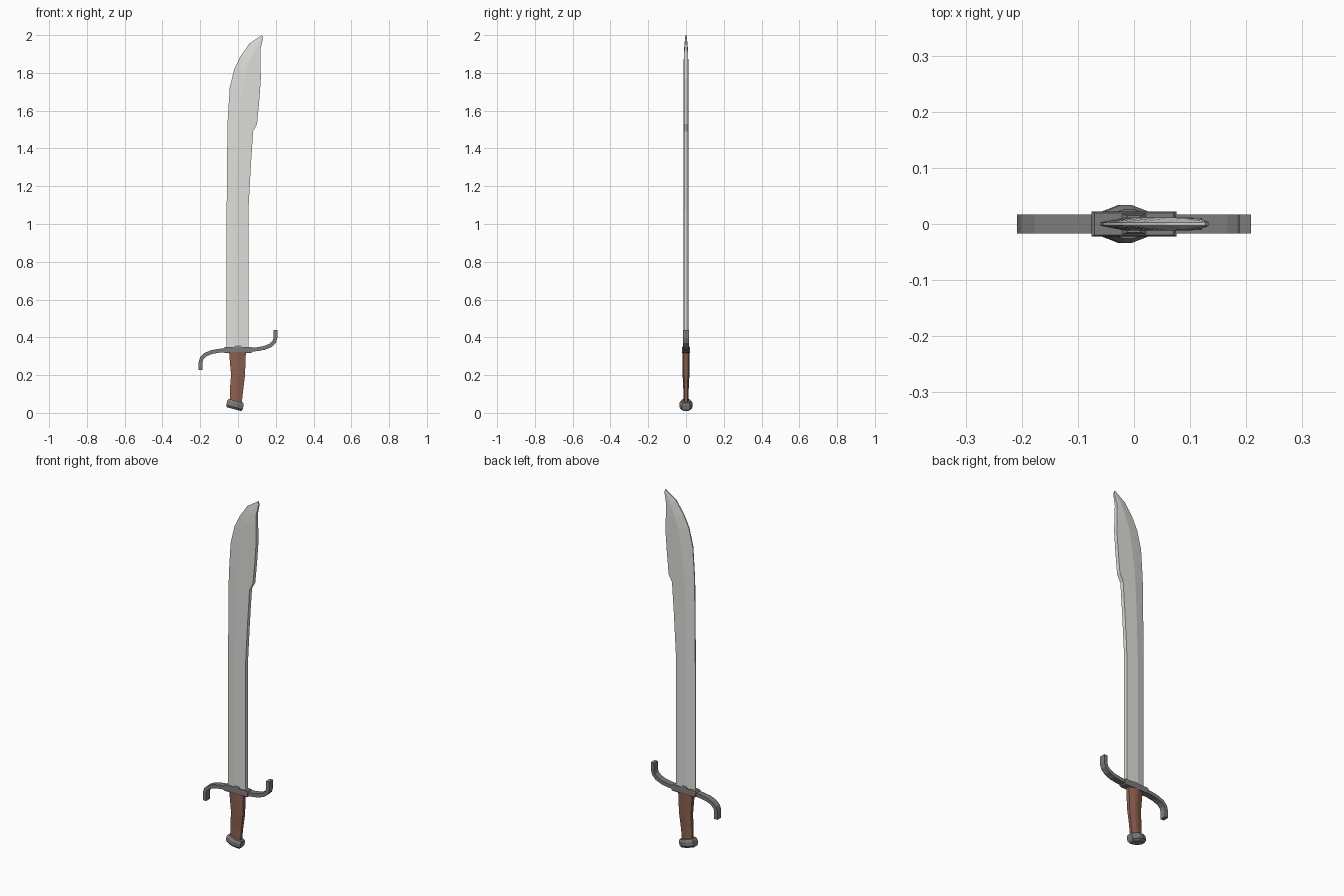
import bpy
from math import radians, sin, cos
from mathutils import Vector

if "Cube" in bpy.data.objects:
    bpy.data.objects.remove(bpy.data.objects["Cube"])


def material(name, rgb):
    m = bpy.data.materials.new(name)
    m.diffuse_color = (*rgb, 1)
    m.use_nodes = True
    m.node_tree.nodes["Principled BSDF"].inputs["Base Color"].default_value = m.diffuse_color
    return m


STEEL = material("blade_steel", (0.72, 0.72, 0.69))
IRON = material("dark_iron", (0.2, 0.2, 0.2))
WOOD = material("brown_grip", (0.27, 0.12, 0.08))


def loft(name, rings, mat):
    """Closed skin through rings with equal point counts, capped at both ends."""
    n = len(rings[0])
    verts = [v for ring in rings for v in ring]
    faces = [(r * n + i, r * n + (i + 1) % n, (r + 1) * n + (i + 1) % n, (r + 1) * n + i)
             for r in range(len(rings) - 1) for i in range(n)]
    faces += [tuple(reversed(range(n))), tuple(range(len(verts) - n, len(verts)))]
    me = bpy.data.meshes.new(name)
    me.from_pydata(verts, [], faces)
    me.materials.append(mat)
    ob = bpy.data.objects.new(name, me)
    bpy.context.collection.objects.link(ob)
    bpy.context.view_layer.objects.active = ob
    bpy.ops.object.mode_set(mode='EDIT')
    bpy.ops.mesh.select_all(action='SELECT')
    bpy.ops.mesh.normals_make_consistent(inside=False)
    bpy.ops.object.mode_set(mode='OBJECT')
    return ob


def oval(cx, z, hx, hy, tilt=0.0, end=0.55):
    """Eight-sided flattened section, tilted about y."""
    pts = [(1, -end), (1, end), (0.2, 1), (-0.2, 1),
           (-1, end), (-1, -end), (-0.2, -1), (0.2, -1)]
    return [(cx + x * hx * cos(tilt), y * hy, z - x * hx * sin(tilt)) for x, y in pts]


# Blade: cutting edge (x, z), ridge (x, z), spine (x, z), half thickness
stations = [
    ((-0.06, 0.33), (-0.015, 0.33), (0.055, 0.33), 0.012),
    ((-0.06, 1.07), (-0.015, 1.07), (0.055, 1.07), 0.012),
    ((-0.058, 1.31), (-0.008, 1.31), (0.068, 1.31), 0.012),
    ((-0.056, 1.50), (0.000, 1.50), (0.080, 1.49), 0.012),
    ((-0.054, 1.56), (0.004, 1.56), (0.101, 1.53), 0.012),
    ((-0.044, 1.72), (0.022, 1.70), (0.113, 1.66), 0.012),
    ((-0.020, 1.82), (0.042, 1.81), (0.121, 1.77), 0.012),
    ((0.012, 1.886), (0.063, 1.87), (0.119, 1.85), 0.012),
    ((0.060, 1.955), (0.090, 1.93), (0.118, 1.92), 0.010),
    ((0.127, 2.000), (0.129, 1.993), (0.133, 1.985), 0.004),
]
rings = []
for (ex, ez), (rx, rz), (sx, sz), t in stations:
    e = min(0.003, t)
    rings.append([(ex, -e, ez), (rx, -t, rz), (sx, -t * 0.9, sz),
                  (sx, t * 0.9, sz), (rx, t, rz), (ex, e, ez)])
loft("blade", rings, STEEL)

# Grip, leaning slightly toward the pommel
grip = [(-0.003, 0.33, 0.045, 0.020, 0.0), (0.0, 0.20, 0.037, 0.018, 0.05),
        (-0.008, 0.12, 0.035, 0.014, 0.15), (-0.012, 0.05, 0.032, 0.014, 0.27)]
loft("grip", [oval(*g) for g in grip], WOOD)

# Pommel, a tilted faceted cap
tilt = radians(15)
axis = Vector((-0.26, -0.97))
pommel = []
for d, hx, hy in [(0, 0.041, 0.026), (0.012, 0.045, 0.034),
                  (0.034, 0.045, 0.034), (0.045, 0.040, 0.024)]:
    pommel.append(oval(-0.010 + axis.x * d, 0.0635 + axis.y * d, hx, hy, tilt, 0.6))
loft("pommel", pommel, IRON)

# Guard block with a small raised collar around the blade
def box_ring(hx, hy, z):
    return [(-hx, -hy, z), (hx, -hy, z), (hx, hy, z), (-hx, hy, z)]


loft("guard_block", [box_ring(0.070, 0.020, 0.317), box_ring(0.076, 0.022, 0.323),
                     box_ring(0.076, 0.022, 0.343), box_ring(0.070, 0.020, 0.349)], IRON)
loft("guard_collar", [box_ring(0.025, 0.019, 0.345), box_ring(0.012, 0.015, 0.358)], IRON)

# S-shaped quillons: half path repeated by half-turn symmetry
half = [(0.06, 0.001), (0.10, 0.004), (0.14, 0.011), (0.172, 0.024),
        (0.192, 0.043), (0.198, 0.065), (0.198, 0.107)]
path = [Vector((-x, -z)) for x, z in reversed(half)] + [Vector(p) for p in half]
bars = []
for i, p in enumerate(path):
    tan = (path[min(i + 1, len(path) - 1)] - path[max(i - 1, 0)]).normalized()
    nrm = Vector((-tan.y, tan.x)) * 0.0102
    a, b = p + nrm, p - nrm
    bars.append([(a.x, -0.017, 0.333 + a.y), (a.x, 0.017, 0.333 + a.y),
                 (b.x, 0.017, 0.333 + b.y), (b.x, -0.017, 0.333 + b.y)])
loft("quillons", bars, IRON)
